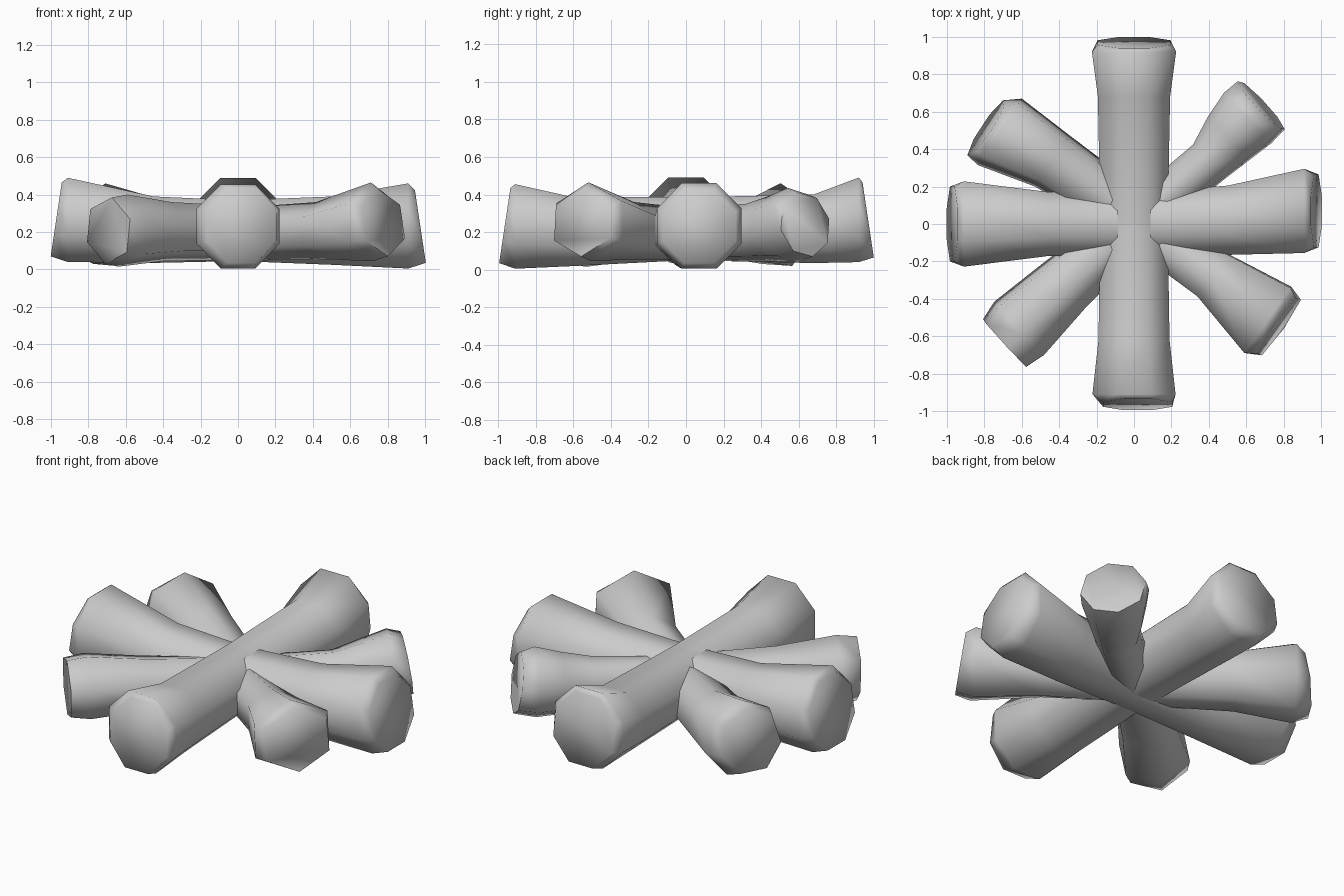
import bpy, bmesh, math

if "Cube" in bpy.data.objects:
    bpy.data.objects.remove(bpy.data.objects["Cube"])


def log_arm(name, angle, rings, sides=8, phase=22.5, tilt=0.15):
    """Faceted arm from the centre outward.
    rings: (distance, sideways centre, half width, bottom z, top z)"""
    a = math.radians(angle)
    d, p = (math.cos(a), math.sin(a)), (-math.sin(a), math.cos(a))
    angs = [math.radians(phase + 360 * i / sides) for i in range(sides)]
    cs, ss = [math.cos(t) for t in angs], [math.sin(t) for t in angs]
    bm = bmesh.new()
    loops = []
    for i, (dist, lat, hw, z0, z1) in enumerate(rings):
        loop = []
        for c, s in zip(cs, ss):
            side = lat + hw * (2 * (c - min(cs)) / (max(cs) - min(cs)) - 1)
            z = z0 + (z1 - z0) * (s - min(ss)) / (max(ss) - min(ss))
            # the end cap leans back toward the top
            u = dist - (tilt * (z - (z0 + z1) / 2) if i == len(rings) - 1 else 0)
            loop.append(bm.verts.new((d[0] * u + p[0] * side, d[1] * u + p[1] * side, z)))
        loops.append(loop)
    for l0, l1 in zip(loops, loops[1:]):
        for i in range(sides):
            j = (i + 1) % sides
            bm.faces.new((l0[i], l0[j], l1[j], l1[i]))
    bm.faces.new(loops[0])
    bm.faces.new(loops[-1])
    bmesh.ops.recalc_face_normals(bm, faces=bm.faces)
    me = bpy.data.meshes.new(name)
    bm.to_mesh(me)
    bm.free()
    ob = bpy.data.objects.new(name, me)
    bpy.context.collection.objects.link(ob)
    bpy.ops.object.select_all(action='DESELECT')
    ob.select_set(True)
    bpy.context.view_layer.objects.active = ob
    bpy.ops.object.shade_smooth_by_angle(angle=math.radians(80))


# Main cross: thick octagonal logs, the y one lies slightly higher
HUB_Y, HUB_X = (0, 0, .18, .05, .385), (0, 0, .17, .045, .37)
log_arm("back_log", 90, [HUB_Y, (.68, 0, .193, .035, .4),
                         (.92, 0, .225, .04, .49), (.97, .0, .195, .065, .465)])
log_arm("front_log", -90, [HUB_Y, (.62, 0, .19, .018, .39),
                           (.91, 0, .222, .005, .455), (.965, .02, .185, .035, .435)])
log_arm("right_log", 0, [HUB_X, (.5, .02, .185, .025, .39),
                         (.91, .07, .225, .005, .46), (.975, .07, .195, .035, .425)])
log_arm("left_log", 180, [HUB_X, (.45, 0, .17, .035, .39),
                          (.91, 0, .228, .04, .49), (.972, 0, .2, .07, .465)])

# Diagonal logs: thinner, narrower waist, fewer sides
log_arm("back_right_log", 43, [(0, 0, .12, .05, .33), (.52, -.03, .125, .045, .35),
                               (.68, -.01, .16, .045, .39), (.83, 0, .185, .04, .435),
                               (.93, 0, .18, .07, .41)], 8, 10)
log_arm("back_left_log", 146.5, [(0, -.03, .14, .05, .34), (.55, -.04, .165, .045, .38),
                                 (.87, -.015, .213, .02, .46), (.94, .01, .175, .06, .42)], 7, -10)
log_arm("front_left_log", 222.6, [(0, 0, .13, .05, .34), (.5, -.01, .165, .045, .36),
                                  (.83, -.005, .195, .015, .40), (.94, 0, .172, .03, .385)], 6, 20, -.03)
log_arm("front_right_log", -35.3, [(0, 0, .11, .05, .33), (.5, .02, .14, .055, .36),
                                   (.88, -.005, .217, .045, .465), (.95, 0, .185, .07, .43)], 6, 32)
